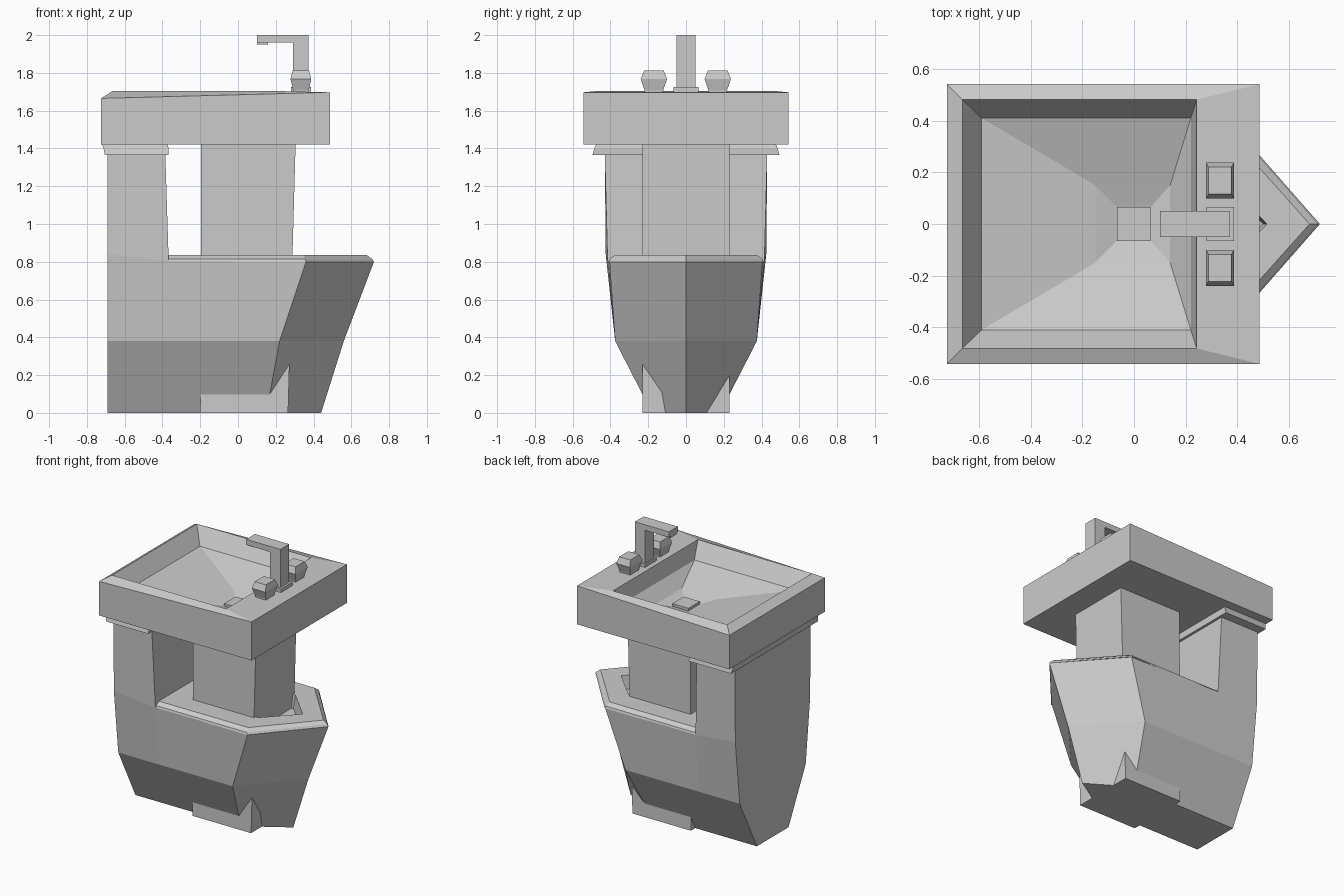
import bpy, bmesh

if "Cube" in bpy.data.objects:
    bpy.data.objects.remove(bpy.data.objects["Cube"])


def loft(name, rings, cap_start=True, cap_end=True):
    """Skin a stack of equal-length point rings."""
    bm = bmesh.new()
    vs = [[bm.verts.new(p) for p in r] for r in rings]
    n = len(rings[0])
    for a, b in zip(vs, vs[1:]):
        for i in range(n):
            j = (i + 1) % n
            bm.faces.new((a[i], a[j], b[j], b[i]))
    if cap_start:
        bm.faces.new(vs[0][::-1])
    if cap_end:
        bm.faces.new(vs[-1])
    bmesh.ops.recalc_face_normals(bm, faces=bm.faces)
    me = bpy.data.meshes.new(name)
    bm.to_mesh(me)
    bm.free()
    ob = bpy.data.objects.new(name, me)
    bpy.context.collection.objects.link(ob)
    return ob


def rect(x0, x1, y, z, cy=0):
    return [(x0, cy - y, z), (x1, cy - y, z), (x1, cy + y, z), (x0, cy + y, z)]


def mirror_ring(half, nose=None):
    """Half outline on -y, optional centre nose, mirrored to +y."""
    mid = [nose] if nose else []
    return half + mid + [(x, -y, z) for x, y, z in reversed(half)]


def box(name, x0, x1, y, z0, z1):
    return loft(name, [rect(x0, x1, y, z0), rect(x0, x1, y, z1)])


# Toilet body: faceted pointed bowl with tapered foot
back, step = (-0.69, -0.425, 0.84), (-0.367, -0.415, 0.805)
loft("toilet_body", [
    mirror_ring([(-0.69, -0.18, 0), (-0.367, -0.18, 0), (0.15, -0.18, 0)], (0.44, 0, 0)),
    mirror_ring([(-0.69, -0.375, 0.38), (-0.367, -0.375, 0.38), (0.22, -0.375, 0.38)], (0.56, 0, 0.38)),
    mirror_ring([back, step, (0.36, -0.405, 0.80)], (0.72, 0, 0.80)),
], cap_end=False)

# Tank rising at the back of the bowl
loft("tank", [
    mirror_ring([back, step]),
    rect(-0.69, -0.385, 0.43, 1.37),
], cap_start=False)

# Flared tank lid
loft("tank_lid", [
    rect(-0.705, -0.367, 0.495, 1.365),
    rect(-0.712, -0.367, 0.485, 1.40),
    rect(-0.72, -0.375, 0.475, 1.425),
])


# Bowl rim with chamfered edge and recessed opening
def rim(x0, xc, y, nose, z):
    return mirror_ring([(x0, -y, z), (xc, -y, z)], (nose, 0, z))


loft("bowl_rim", [
    rim(-0.367, 0.36, 0.41, 0.72, 0.80),
    rim(-0.367, 0.355, 0.405, 0.71, 0.815),
    rim(-0.367, 0.345, 0.375, 0.68, 0.836),
    rim(-0.19, 0.31, 0.21, 0.515, 0.836),
    rim(-0.19, 0.30, 0.20, 0.50, 0.74),
], cap_start=False)

# Column passing through the bowl and carrying the basin
loft("column", [rect(-0.20, 0.265, 0.23, 0), rect(-0.195, 0.305, 0.23, 1.425)])


# Basin: outer box, sloped rim, faceted inner bowl
def slant(x0, x1, y0, y1, z0, z1):
    return [(x0, -y0, z0), (x1, -y1, z1), (x1, y1, z1), (x0, y0, z0)]


loft("basin", [
    rect(-0.725, 0.487, 0.542, 1.42),
    slant(-0.725, 0.487, 0.542, 0.542, 1.665, 1.697),
    rect(-0.665, 0.243, 0.482, 1.703),
    slant(-0.59, 0.22, 0.41, 0.41, 1.59, 1.59),
    rect(-0.15, 0.14, 0.15, 1.507),
    rect(-0.06, 0.06, 0.06, 1.48),
])

# Drain plug
box("drain", -0.065, 0.063, 0.065, 1.47, 1.50)

# Faucet: base plate, bent spout and outlet
box("faucet_base", 0.28, 0.387, 0.066, 1.695, 1.725)
profile = [(0.29, 1.71), (0.372, 1.71), (0.372, 2.0), (0.10, 2.0), (0.10, 1.96), (0.29, 1.96)]
loft("faucet_spout", [[(x, y, z) for x, z in profile] for y in (-0.05, 0.05)])
box("faucet_outlet", 0.10, 0.16, 0.035, 1.95, 1.965)

# Pair of faceted tap handles
for side, cy in (("front", -0.17), ("back", 0.168)):
    loft("tap_handle_" + side, [
        rect(0.333 - hx, 0.333 + hx, hy, z, cy)
        for hx, hy, z in ((0.04, 0.048, 1.69), (0.042, 0.05, 1.71),
                          (0.055, 0.07, 1.768), (0.044, 0.052, 1.812))
    ])
